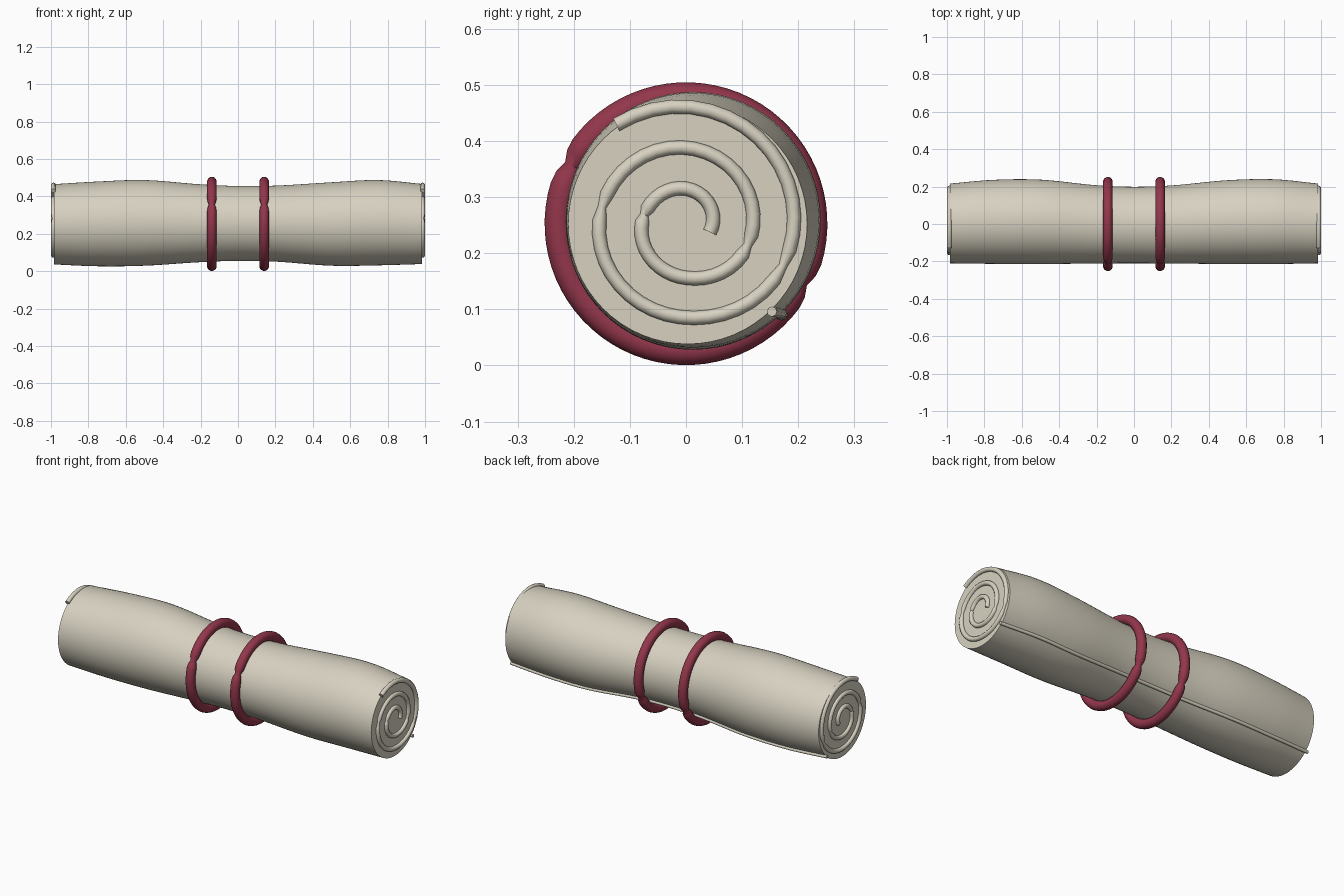
import bpy, bmesh, math
from mathutils import Vector

if "Cube" in bpy.data.objects:
    bpy.data.objects.remove(bpy.data.objects["Cube"])


def material(name, rgb):
    m = bpy.data.materials.new(name)
    m.diffuse_color = (*rgb, 1)
    m.use_nodes = True
    m.node_tree.nodes["Principled BSDF"].inputs["Base Color"].default_value = m.diffuse_color
    return m


CREAM = material("cream cloth", (0.68, 0.64, 0.53))
RED = material("dark red cord", (0.29, 0.037, 0.07))


def curve_value(table, x):
    """Smooth interpolation of (x, value...) rows."""
    n = len(table)
    i = max(k for k in range(n - 1) if x >= table[k][0] - 1e-6)
    a, b = table[i], table[i + 1]
    p, q = table[max(i - 1, 0)], table[min(i + 2, n - 1)]
    h = b[0] - a[0]
    t = (x - a[0]) / h
    out = []
    for k in range(1, len(a)):
        m0 = (b[k] - p[k]) / (b[0] - p[0]) * h
        m1 = (q[k] - a[k]) / (q[0] - a[0]) * h
        out.append((2*t**3 - 3*t*t + 1)*a[k] + (t**3 - 2*t*t + t)*m0
                   + (3*t*t - 2*t**3)*b[k] + (t**3 - t*t)*m1)
    return out


def loft(name, rings, mat, closed=False, angle=40):
    """Skin a list of vertex rings, capping the ends unless closed."""
    bm = bmesh.new()
    vs = [[bm.verts.new(p) for p in r] for r in rings]
    n, m = len(vs), len(vs[0])
    for i in range(n if closed else n - 1):
        a, b = vs[i], vs[(i + 1) % n]
        for j in range(m):
            bm.faces.new((a[j], a[(j + 1) % m], b[(j + 1) % m], b[j]))
    if not closed:
        bm.faces.new(vs[0])
        bm.faces.new(vs[-1])
    bmesh.ops.recalc_face_normals(bm, faces=bm.faces)
    me = bpy.data.meshes.new(name)
    bm.to_mesh(me)
    bm.free()
    me.materials.append(mat)
    ob = bpy.data.objects.new(name, me)
    bpy.context.collection.objects.link(ob)
    bpy.context.view_layer.objects.active = ob
    ob.select_set(True)
    bpy.ops.object.shade_smooth_by_angle(angle=math.radians(angle))
    ob.select_set(False)
    return ob


def tube(name, pts, radii, mat, sides=10, closed=False):
    """Round tube along a path lying in a plane of constant x."""
    rings, n = [], len(pts)
    for i, p in enumerate(pts):
        nxt = pts[(i + 1) % n] if closed else pts[min(i + 1, n - 1)]
        prv = pts[i - 1] if closed else pts[max(i - 1, 0)]
        side = Vector((1, 0, 0))
        out = (nxt - prv).normalized().cross(side)
        rings.append([p + radii[i] * (math.cos(2*math.pi*k/sides) * out
                      + math.sin(2*math.pi*k/sides) * side) for k in range(sides)])
    return loft(name, rings, mat, closed)


# Rolled body: x, top z, bottom z, back y, front y
BODY = [(-0.985, .465, .036, .216, -.21), (-.75, .479, .026, .236, -.213),
        (-.5, .487, .029, .237, -.214), (-.2, .464, .048, .207, -.211),
        (0, .455, .055, .199, -.21), (.2, .457, .051, .206, -.211),
        (.5, .475, .029, .234, -.214), (.75, .487, .031, .239, -.214),
        (.985, .466, .038, .216, -.21)]


def body_point(x, a, grow=0.0):
    t, b, r, l = curve_value(BODY, x)
    return Vector((x, (r + l)/2 + ((r - l)/2 + grow) * math.cos(a),
                   (t + b)/2 + ((t - b)/2 + grow) * math.sin(a)))


xs = [-0.985 + 1.97 * i / 40 for i in range(41)]
loft("rolled_body", [[body_point(x, 2*math.pi*k/64) for k in range(64)] for x in xs], CREAM)

# Loose edge running along the lower back
seam = []
for x in xs:
    c = body_point(x, math.radians(-46), 0.003)
    c.x = x * 0.995 / 0.985
    seam.append([c + 0.009 * Vector((0, math.cos(k*math.pi/4), math.sin(k*math.pi/4)))
                 for k in range(8)])
loft("loose_edge", seam, CREAM, angle=60)

# Spiral fold on both ends, pinched at every half turn
SPIRAL = [(-10, .043), (90, .07), (165, .078), (270, .089), (340, .113), (450, .143),
          (525, .154), (630, .16), (700, .186), (810, .216), (844, .222)]
for name, s in (("right_end_spiral", 1), ("left_end_spiral", -1)):
    pts, radii = [], []
    steps = 94
    for i in range(steps + 1):
        a = -10 + 854 * i / steps
        r = curve_value(SPIRAL, a)[0]
        pts.append(Vector((s * 0.987, r * math.cos(math.radians(a)),
                           0.245 + r * math.sin(math.radians(a)))))
        d = min(abs(a - k) for k in (165, 340, 525, 700))
        radii.append(0.0125 * (0.6 if d < 4.6 else 1))
    tube(name, pts, radii, CREAM)

# Two cord rings, each with a pinch where the halves meet
for name, x in (("left_cord_ring", -0.14), ("right_cord_ring", 0.14)):
    pts, radii = [], []
    for i in range(72):
        a = 153 + 5 * i
        d = min(i % 36, 36 - i % 36)
        ra = math.radians(a)
        pts.append(Vector((x, 0.2265 * math.cos(ra), 0.2525 + 0.2265 * math.sin(ra))))
        radii.append(0.0255 * (0.6, 0.9, 1)[min(d, 2)])
    tube(name, pts, radii, RED, sides=14, closed=True)
